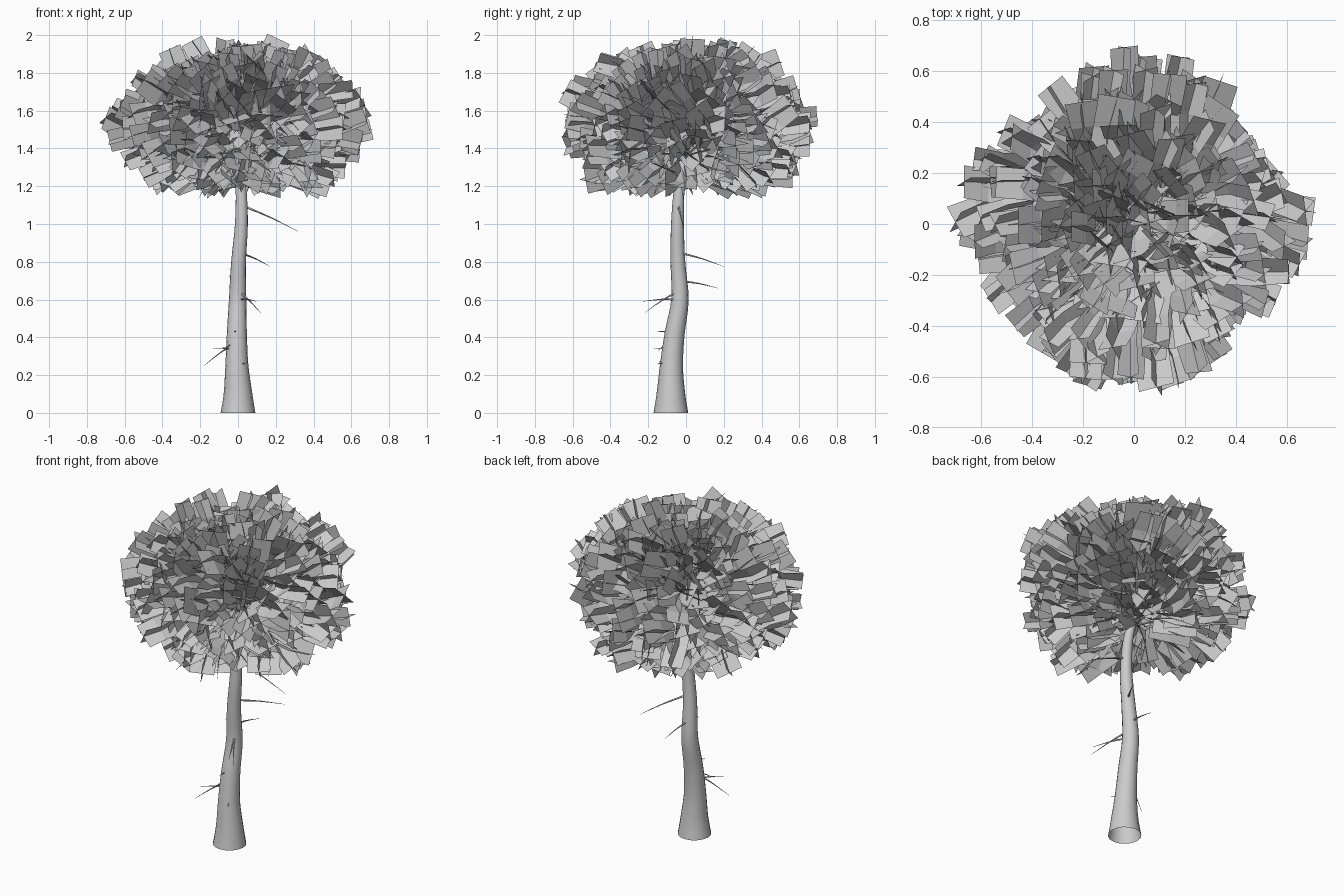
import bpy, bmesh, math, random
from mathutils import Vector, Quaternion

if "Cube" in bpy.data.objects:
    bpy.data.objects.remove(bpy.data.objects["Cube"])

random.seed(11)


def make_object(name, bm, smooth=False):
    me = bpy.data.meshes.new(name)
    bm.to_mesh(me)
    bm.free()
    ob = bpy.data.objects.new(name, me)
    bpy.context.collection.objects.link(ob)
    for p in me.polygons:
        p.use_smooth = smooth
    return ob


def catmull(pts, steps):
    """Smooth a list of (x, y, z, radius) tuples."""
    out = []
    for i in range(len(pts) - 1):
        p = [pts[max(i - 1, 0)], pts[i], pts[i + 1], pts[min(i + 2, len(pts) - 1)]]
        for s in range(steps):
            t = s / steps
            out.append([0.5 * (2 * b + (c - a) * t + (2 * a - 5 * b + 4 * c - d) * t * t
                               + (3 * b - a - 3 * c + d) * t ** 3) for a, b, c, d in zip(*p)])
    return out + [list(pts[-1])]


def tube(bm, pts, sides):
    rings = []
    for i, p in enumerate(pts):
        c = Vector(p[:3])
        d = Vector(pts[min(i + 1, len(pts) - 1)][:3]) - Vector(pts[max(i - 1, 0)][:3])
        q = Vector((0, 0, 1)).rotation_difference(d.normalized())
        if i == 0 and c.z < 0.01:
            q = Quaternion()
        rings.append([bm.verts.new(c + q @ Vector((p[3] * math.cos(a), p[3] * math.sin(a), 0)))
                      for a in (math.tau * k / sides for k in range(sides))])
    for r0, r1 in zip(rings, rings[1:]):
        for k in range(sides):
            n = (k + 1) % sides
            bm.faces.new((r0[k], r0[n], r1[n], r1[k]))
    bm.faces.new(rings[-1])


# Trunk: winding, flared and open at the base
path = catmull([(0, -.08, 0, .092), (0, -.08, .1, .076), (-.006, -.077, .25, .061),
                (-.006, -.06, .42, .053), (-.002, -.032, .6, .046), (.003, -.043, .8, .039),
                (.018, -.045, 1.0, .034), (.015, -.035, 1.2, .028), (-.01, -.01, 1.4, .022),
                (0, .01, 1.6, .014), (0, 0, 1.82, .004)], 4)
bm = bmesh.new()
tube(bm, path, 16)
make_object("trunk", bm, True)


def trunk_at(z):
    return Vector(min(path, key=lambda p: abs(p[2] - z))[:3])


def limb(bm, start, end, r, sag):
    mid = (start + end) / 2 + Vector((0, 0, sag))
    tube(bm, catmull([(*start, r), (*mid, r * .5), (*end, r * .1)], 3), 5)


# Bare twigs on the trunk: start height and tip
bm = bmesh.new()
for z, tip in [(1.12, (.32, -.01, .96)), (.83, (.17, .20, .775)), (.63, (.12, -.22, .53)),
               (.61, (.10, -.23, .59)), (.36, (-.18, -.15, .25)), (.34, (-.13, -.17, .34)),
               (.68, (.02, .17, .66)), (.37, (-.08, -.15, .33)), (1.2, (-.10, -.02, 1.17)),
               (.44, (-.02, -.15, .43)), (.27, (.04, -.15, .26)), (.73, (-.05, -.05, .72))]:
    limb(bm, trunk_at(z), Vector(tip), .007, .006)
make_object("bare_twigs", bm, True)


def leaf_card(bm, base, d, length, width, roll):
    """Leaf quad strip along d with a slight bend halfway."""
    side = d.orthogonal().normalized()
    side.rotate(Quaternion(d, roll))
    up = d.cross(side)
    rows = []
    for t, lift in ((0, 0), (.5, .1), (1, 0)):
        c = base + d * length * t + up * lift * width
        rows.append([bm.verts.new(c + side * s * width / 2) for s in (-1, 1)])
    for a, b in zip(rows, rows[1:]):
        bm.faces.new((a[0], a[1], b[1], b[0]))


def leaf_clump(bm, tip, d, spread):
    """Two crossed cards ending at tip."""
    length = random.uniform(.2, .29)
    dd = (d + Vector([random.uniform(-spread, spread) for _ in range(3)])).normalized()
    roll = random.uniform(0, math.pi)
    width = random.uniform(.11, .15)
    for k in range(2):
        leaf_card(bm, tip - dd * length, dd, length, width, roll + k * math.pi / 2)


def crown_radius(el):
    """Distance from crown centre to its outline at an elevation angle."""
    deg = math.degrees(el)
    if deg < 12:
        return .52 + .14 * (deg + 30) / 42
    return .66 - .12 * min(1, (deg - 12) / 60)


# Crown: branches radiating from the trunk, each with crossed leaf cards
branches, leaves = bmesh.new(), bmesh.new()
centre = Vector((0, 0, 1.45))
N = 290
lo = math.sin(math.radians(-30))
for i in range(N):
    el = math.asin(lo + (1 - lo) * (i + .5) / N)
    az = i * math.pi * (3 - math.sqrt(5)) + random.uniform(-.12, .12)
    d = Vector((math.cos(el) * math.cos(az), math.cos(el) * math.sin(az), math.sin(el)))
    bump = .03 * math.cos(4 * az) * math.cos(el)
    reach = crown_radius(el) + bump + random.uniform(-.11, .05 * math.cos(el))
    if i % 7 == 0:
        limb(branches, trunk_at(1.3 + .4 * i / N), centre + d * (reach - .08), .006, .02)
    leaf_clump(leaves, centre + d * reach, d, .32)
    # inner clump on two of three branches
    if i % 3:
        leaf_clump(leaves, centre + d * (reach - random.uniform(.1, .28)), d, .4)

# Drooping clumps that fill the underside around the trunk
for i in range(30):
    az = i * 2.4
    r = random.uniform(.2, .45)
    d = Vector((math.cos(az), math.sin(az), -.55)).normalized()
    tip = Vector((r * math.cos(az), r * math.sin(az), random.uniform(1.18, 1.3)))
    leaf_clump(leaves, tip, d, .25)
make_object("crown_branches", branches, True)
make_object("leaf_cards", leaves)
